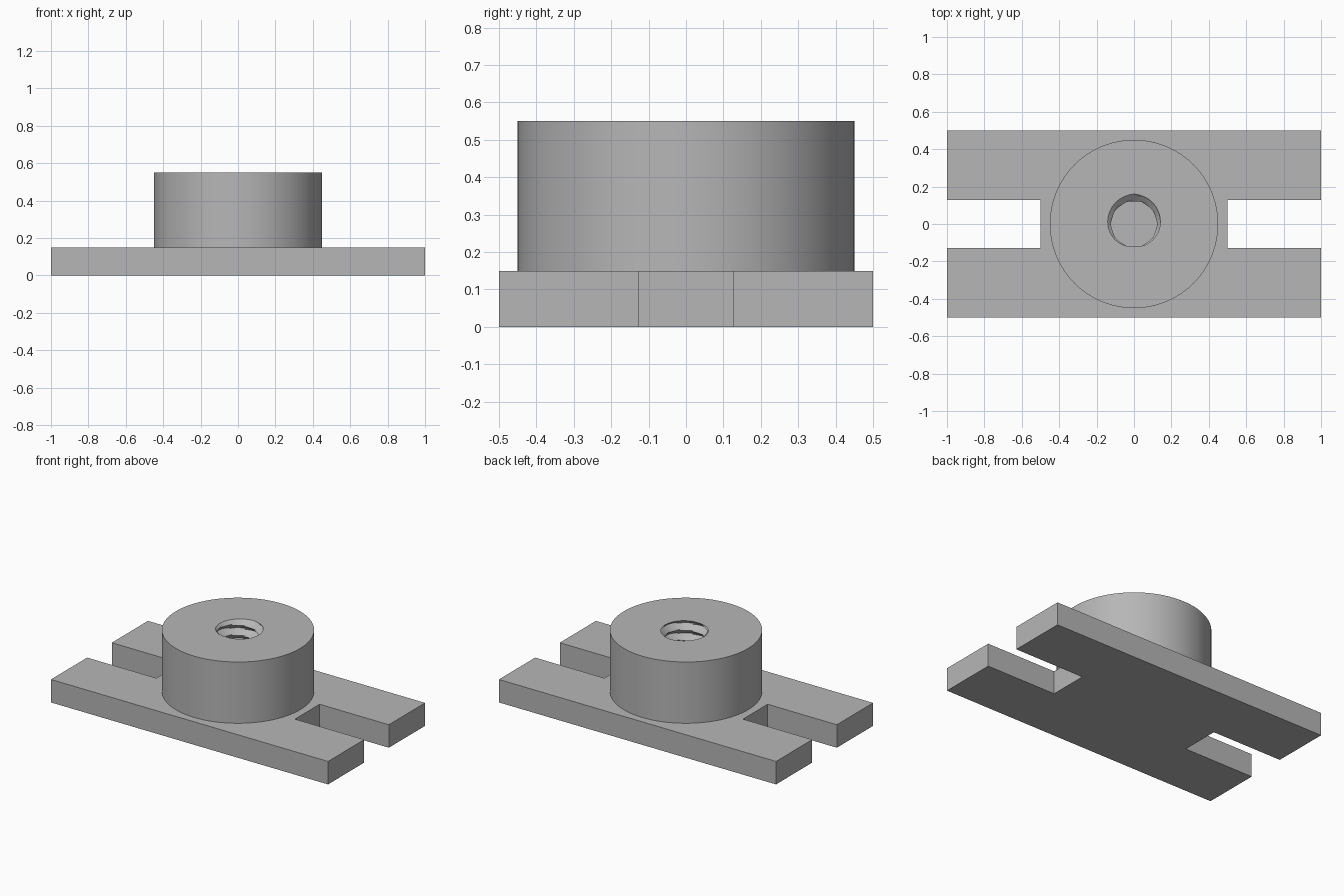
import bpy, bmesh, math

cube = bpy.data.objects.get("Cube")
if cube:
    bpy.data.objects.remove(cube, do_unlink=True)

GREY = (0.47, 0.47, 0.47, 1)
PLATE_TOP, BOSS_TOP, BOSS_R = 0.15, 0.55, 0.45
MINOR_R, THREAD_DEPTH, TURNS = 0.12, 0.04, 6
SEGMENTS, ROWS_PER_TURN = 96, 10

steel = bpy.data.materials.new("plain grey")
steel.use_nodes = True
steel.diffuse_color = GREY
steel.node_tree.nodes["Principled BSDF"].inputs["Base Color"].default_value = GREY


def add_object(name, bm):
    mesh = bpy.data.meshes.new(name)
    bm.to_mesh(mesh)
    bm.free()
    mesh.materials.append(steel)
    obj = bpy.data.objects.new(name, mesh)
    bpy.context.collection.objects.link(obj)
    return obj


# Base plate: H-shaped outline with an open slot at each end
quarter = [(0.5, 0), (0.5, 0.127), (1, 0.127), (1, 0.5)]
right_end = [(x, -y) for x, y in reversed(quarter)] + quarter[1:]
outline = right_end + [(-x, -y) for x, y in right_end]
outline = [p for p in outline if p[1] != 0]
bm = bmesh.new()
face = bm.faces.new([bm.verts.new((x, y, 0)) for x, y in outline])
grown = bmesh.ops.extrude_face_region(bm, geom=[face])["geom"]
bmesh.ops.translate(bm, vec=(0, 0, PLATE_TOP),
                    verts=[v for v in grown if isinstance(v, bmesh.types.BMVert)])
bmesh.ops.recalc_face_normals(bm, faces=bm.faces)
add_object("base_plate", bm)


# Round boss: outer wall, flat top and a helical thread down the bore
def thread_radius(angle, drop):
    phase = -drop * TURNS - (angle / math.tau - 0.25)
    away = abs(phase - round(phase))
    return MINOR_R + THREAD_DEPTH * (1 - 2 * away)


angles = [math.tau * i / SEGMENTS for i in range(SEGMENTS)]
bm = bmesh.new()


def ring(radius_at, z):
    return [bm.verts.new((radius_at(a) * math.cos(a), radius_at(a) * math.sin(a), z))
            for a in angles]


rings = [ring(lambda a: BOSS_R, PLATE_TOP), ring(lambda a: BOSS_R, BOSS_TOP)]
rows = TURNS * ROWS_PER_TURN
for row in range(rows + 1):
    drop = row / rows
    rings.append(ring(lambda a: thread_radius(a, drop),
                      BOSS_TOP - drop * (BOSS_TOP - PLATE_TOP)))
for low, high in zip(rings, rings[1:]):
    for i in range(SEGMENTS):
        j = (i + 1) % SEGMENTS
        bm.faces.new((low[i], low[j], high[j], high[i]))
boss = add_object("threaded_boss", bm)

bpy.ops.object.select_all(action="DESELECT")
boss.select_set(True)
bpy.context.view_layer.objects.active = boss
bpy.ops.object.shade_smooth_by_angle(angle=math.radians(35))
